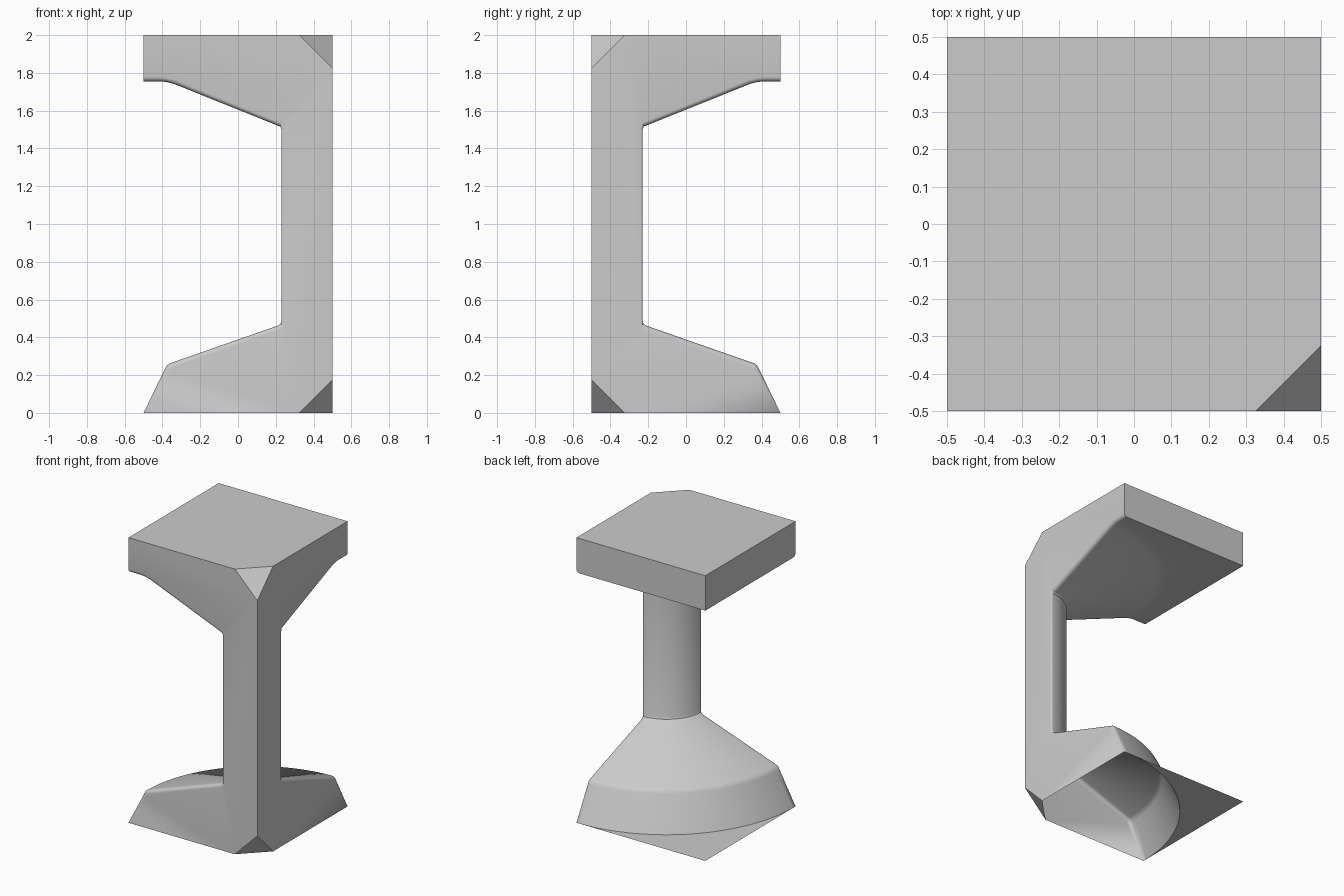
import bpy, bmesh, math
from mathutils import Vector

cube = bpy.data.objects.get("Cube")
if cube:
    bpy.data.objects.remove(cube, do_unlink=True)

# Single plain stone colour
stone = bpy.data.materials.new("light_grey")
stone.use_nodes = True
GREY = (0.6, 0.6, 0.6, 1)
stone.diffuse_color = GREY
stone.node_tree.nodes["Principled BSDF"].inputs["Base Color"].default_value = GREY

BEVEL, CHAMFER, HEIGHT = 0.024, 0.175, 2.0
ARC, ROUND = 48, 5
SQUARE = 0  # radius marker: follow the square outline instead of a circle

# Radius from the column's corner axis, and height, going up
profile = [(SQUARE, 0), (1, 0), (.886, .235), (.878, .25), (.862, .262),
           (.29, .462), (.276, .472), (.27, .488), (.27, 1.505), (.278, 1.516),
           (.84, 1.742), (.88, 1.752), (.91, 1.755), (SQUARE, 1.755), (SQUARE, HEIGHT)]


def edge_inset(i):
    """Direction and size of the rounding where the profile meets the cut walls."""
    r, z = profile[i]
    if z in (0, HEIGHT):
        return Vector((0, 0)), 0
    if r == SQUARE:
        return Vector((0, 1)), BEVEL
    a, b = (Vector((p[0] or 1, p[1])) for p in (profile[i - 1], profile[i + 1]))
    t = (b - a).normalized()
    return Vector((-t.y, t.x)), (0.008 if r < 0.275 else BEVEL)


def ring(i):
    """All points of one profile level, from the front wall round to the side wall."""
    r, z = profile[i]
    direction, size = edge_inset(i)
    base = Vector((r or 1, z))
    wall = []
    for k in range(ROUND):
        a = math.pi / 2 * k / ROUND
        p = base + direction * size * (1 - math.sin(a))
        wall.append((p.x, size * (1 - math.cos(a)), p.y))
    start = math.asin(size / r) if r else math.atan(size)
    arc = []
    for k in range(ARC + 1):
        t = start + (math.pi / 2 - 2 * start) * k / ARC
        c, s = math.cos(t), math.sin(t)
        rad = r or 1 / max(c, s)
        arc.append((rad * c, rad * s, z))
    return wall + arc + [(v, u, h) for u, v, h in reversed(wall)]


bm = bmesh.new()


def vert(u, v, z):
    return bm.verts.new((0.5 - u, v - 0.5, z))


# Swept foot, column and capital
rows = [[vert(*p) for p in ring(i)] for i in range(len(profile))]
for lower, upper in zip(rows, rows[1:]):
    for k in range(len(lower) - 1):
        bm.faces.new((lower[k], upper[k], upper[k + 1], lower[k + 1]))

# Corner chamfers: a triangle at the top and at the bottom
tri = {}
for z, tip in ((0, CHAMFER), (HEIGHT, HEIGHT - CHAMFER)):
    tri[z] = [vert(CHAMFER, 0, z), vert(0, CHAMFER, z), vert(0, 0, tip)]
    bm.faces.new(tri[z])

# Flat top and the two flat walls
bm.faces.new(rows[-1] + [tri[HEIGHT][1], tri[HEIGHT][0]])
for end, side in ((0, 0), (-1, 1)):
    outline = [row[end] for row in rows[1:]]
    bm.faces.new(outline + [tri[HEIGHT][side], tri[HEIGHT][2], tri[0][2], tri[0][side]])

bmesh.ops.remove_doubles(bm, verts=bm.verts, dist=1e-5)
bmesh.ops.dissolve_degenerate(bm, dist=1e-5, edges=bm.edges)
bmesh.ops.recalc_face_normals(bm, faces=bm.faces)
# The sweep is open underneath, so settle the facing from the flat top
top = max(bm.faces, key=lambda f: f.calc_center_median().z)
if top.normal.z < 0:
    bmesh.ops.reverse_faces(bm, faces=bm.faces)

mesh = bpy.data.meshes.new("corner_column")
bm.to_mesh(mesh)
bm.free()
mesh.materials.append(stone)
column = bpy.data.objects.new("corner_column", mesh)
bpy.context.collection.objects.link(column)
bpy.context.view_layer.objects.active = column
column.select_set(True)
bpy.ops.object.shade_smooth_by_angle(angle=math.radians(30))
